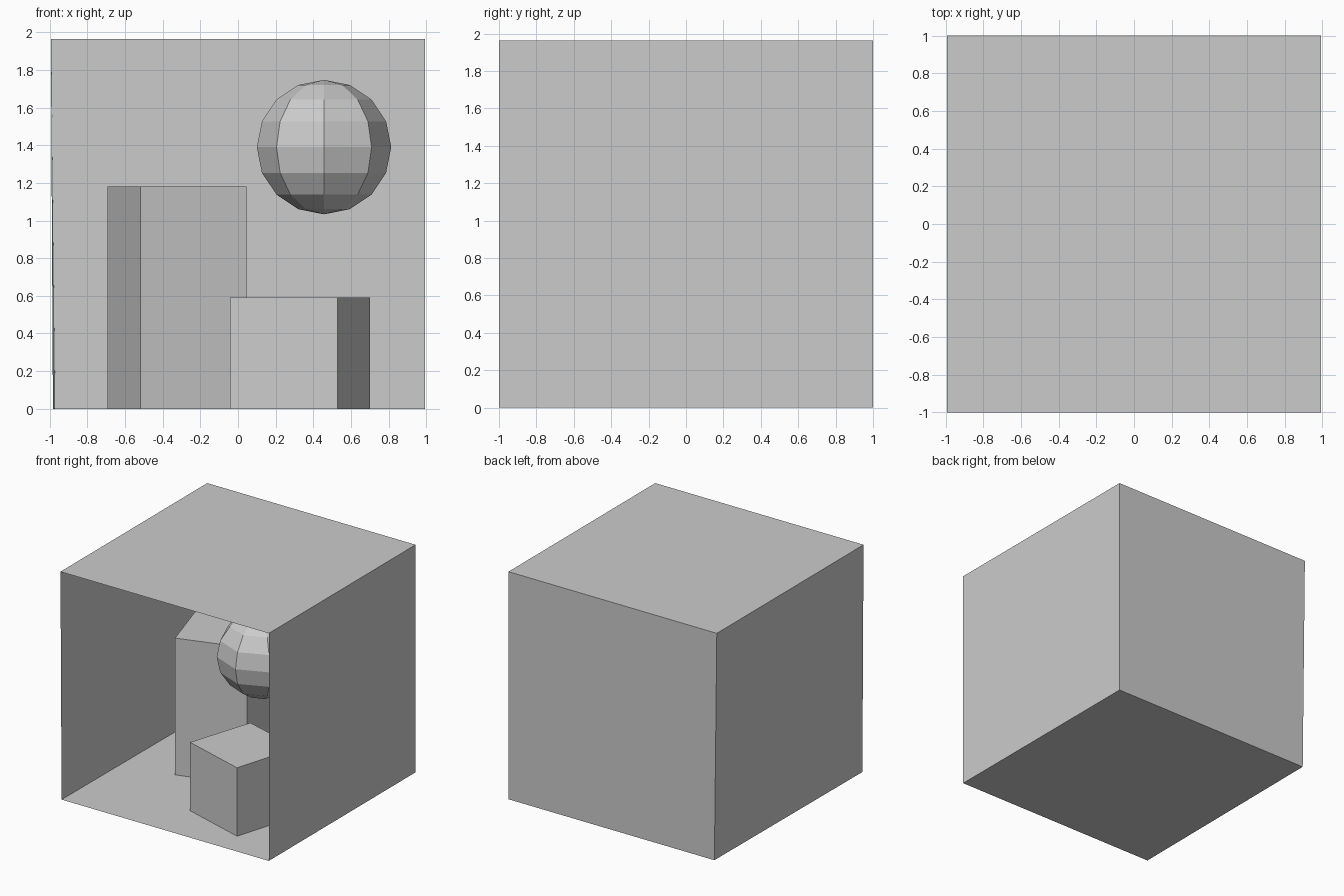
import bpy
import bmesh
from mathutils import Vector

cube = bpy.data.objects.get("Cube")
if cube:
    bpy.data.objects.remove(cube, do_unlink=True)

# One matte grey for everything
grey = bpy.data.materials.new("matte_grey")
grey.use_nodes = True
grey.diffuse_color = (0.6, 0.6, 0.6, 1)
grey.node_tree.nodes["Principled BSDF"].inputs["Base Color"].default_value = (0.6, 0.6, 0.6, 1)


def add_object(name, bm):
    mesh = bpy.data.meshes.new(name)
    bm.to_mesh(mesh)
    bm.free()
    mesh.materials.append(grey)
    obj = bpy.data.objects.new(name, mesh)
    bpy.context.collection.objects.link(obj)
    return obj


def panel(name, corners):
    bm = bmesh.new()
    bm.faces.new([bm.verts.new(c) for c in corners])
    return add_object(name, bm)


def block(name, footprint, height):
    """Upright block standing on the floor, open underneath."""
    bm = bmesh.new()
    low = [bm.verts.new((x, y, 0)) for x, y in footprint]
    high = [bm.verts.new((x, y, height)) for x, y in footprint]
    bm.faces.new(high)
    for i in range(4):
        j = (i + 1) % 4
        bm.faces.new((low[i], low[j], high[j], high[i]))
    bmesh.ops.recalc_face_normals(bm, faces=bm.faces)
    return add_object(name, bm)


# Room shell: open at the front, left-hand side leaning slightly outwards
H = 1.963
E = 0.994
low = [Vector(p) for p in ((-0.983, -1, 0), (E, -1, 0), (E, 1, 0), (-0.971, 1, 0))]
high = [Vector(p) for p in ((-E, -1, H), (E, -1, H), (E, 1, H), (-E, 1, H))]
panel("floor", low)
panel("ceiling", high[::-1])
for name, i, j in (("left_wall", 1, 2), ("back_wall", 2, 3), ("right_wall", 3, 0)):
    panel(name, (low[j], low[i], high[i], high[j]))

# Two turned blocks
block("short_block", ((0.529, -0.768), (0.701, -0.195), (0.136, -0.027), (-0.043, -0.592)), 0.59)
block("tall_block", ((-0.519, -0.117), (0.046, 0.059), (-0.129, 0.631), (-0.694, 0.452)), 1.18)

# Faceted ball hanging in the air
bm = bmesh.new()
bmesh.ops.create_uvsphere(bm, u_segments=8, v_segments=8, radius=0.357)
ball = add_object("ball", bm)
ball.location = (0.457, -0.33, 1.39)
